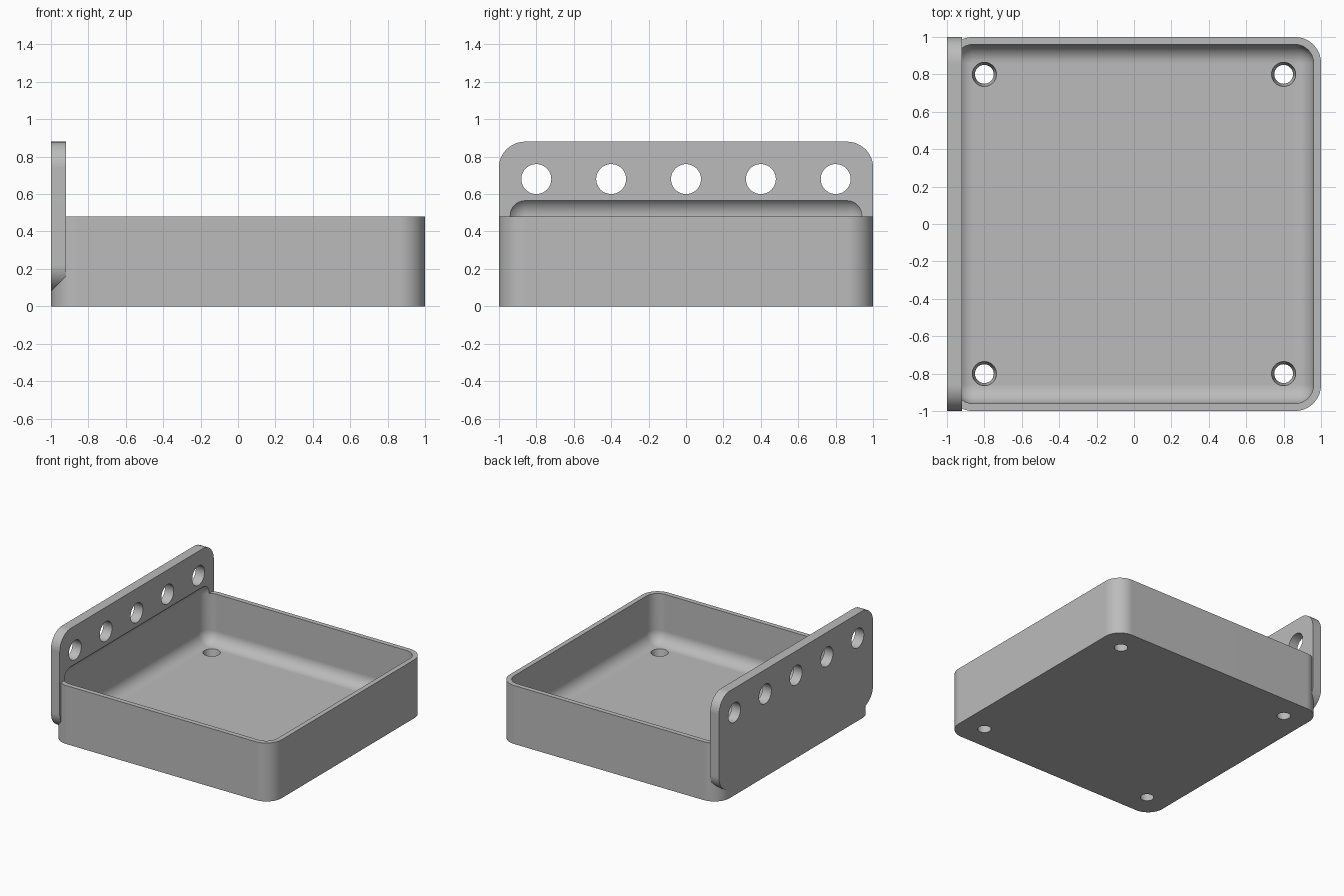
import bpy, bmesh, math
from mathutils import Matrix, Vector

if "Cube" in bpy.data.objects:
    bpy.data.objects.remove(bpy.data.objects["Cube"])

grey = bpy.data.materials.new("plain grey")
grey.use_nodes = True
colour = (0.5, 0.5, 0.5, 1)
grey.diffuse_color = colour
grey.node_tree.nodes["Principled BSDF"].inputs["Base Color"].default_value = colour

RADIUS = 0.14        # outer corners
WALL = 0.04
PLATE = 0.08         # floor and hanging plate thickness
RIM = 0.48
TOP = 0.88


def finish(name, bm):
    mesh = bpy.data.meshes.new(name)
    bmesh.ops.recalc_face_normals(bm, faces=bm.faces)
    bm.to_mesh(mesh)
    bm.free()
    mesh.materials.append(grey)
    obj = bpy.data.objects.new(name, mesh)
    bpy.context.collection.objects.link(obj)
    return obj


def rounded_box(name, low, high, radius, axis=None, segments=12):
    """Box with the edges along one axis rounded, or every edge if none is given."""
    low, high = Vector(low), Vector(high)
    bm = bmesh.new()
    bmesh.ops.create_cube(bm, size=1)
    bmesh.ops.scale(bm, vec=high - low, verts=bm.verts)
    bmesh.ops.translate(bm, vec=(low + high) / 2, verts=bm.verts)
    edges = [e for e in bm.edges if axis is None
             or abs((e.verts[0].co - e.verts[1].co)[axis]) > 0.001]
    bmesh.ops.bevel(bm, geom=edges, offset=radius, offset_type='OFFSET',
                    segments=segments, profile=0.5, affect='EDGES')
    return finish(name, bm)


def round_cutter(name, centre, r_low, r_high, depth, turn=0):
    bm = bmesh.new()
    place = Matrix.Translation(centre) @ Matrix.Rotation(turn, 4, 'Y')
    bmesh.ops.create_cone(bm, cap_ends=True, segments=48, radius1=r_low,
                          radius2=r_high, depth=depth, matrix=place)
    return finish(name, bm)


def combine(target, tool, operation):
    tool.hide_render = True
    mod = target.modifiers.new(operation.lower(), 'BOOLEAN')
    mod.operation, mod.solver, mod.object = operation, 'EXACT', tool
    bpy.context.view_layer.objects.active = target
    bpy.ops.object.modifier_apply(modifier=mod.name)
    bpy.data.objects.remove(tool)


# Tray block and upright hanging plate
tray = rounded_box("tray_with_hanging_plate", (-1, -1, 0), (1, 1, RIM), RADIUS, axis=2)
plate = rounded_box("hanging_plate", (-1, -1, PLATE), (PLATE - 1, 1, TOP), RADIUS, axis=0)
combine(tray, plate, 'UNION')

# Rounded cavity, reaching slightly into the plate above the rim
inner = 1 - WALL
cavity = rounded_box("cavity", (-inner, -inner, PLATE), (inner, inner, RIM + 0.105),
                     RADIUS - WALL, segments=10)
combine(tray, cavity, 'DIFFERENCE')

# Tapered drain holes in the floor
for x in (-0.8, 0.8):
    for y in (-0.8, 0.8):
        drain = round_cutter("drain", (x, y, PLATE / 2), 0.043, 0.072, 2 * PLATE)
        combine(tray, drain, 'DIFFERENCE')

# Row of holes through the plate
for i in range(-2, 3):
    hole = round_cutter("hole", (-0.96, 0.4 * i, 0.68), 0.08, 0.08, 0.3, math.pi / 2)
    combine(tray, hole, 'DIFFERENCE')

# Smooth fillets with crisp edges and even flats
bpy.ops.object.select_all(action='DESELECT')
tray.select_set(True)
bpy.context.view_layer.objects.active = tray
bpy.ops.object.shade_smooth_by_angle(angle=math.radians(30))
flats = tray.modifiers.new("even_flats", 'WEIGHTED_NORMAL')
flats.keep_sharp = True
